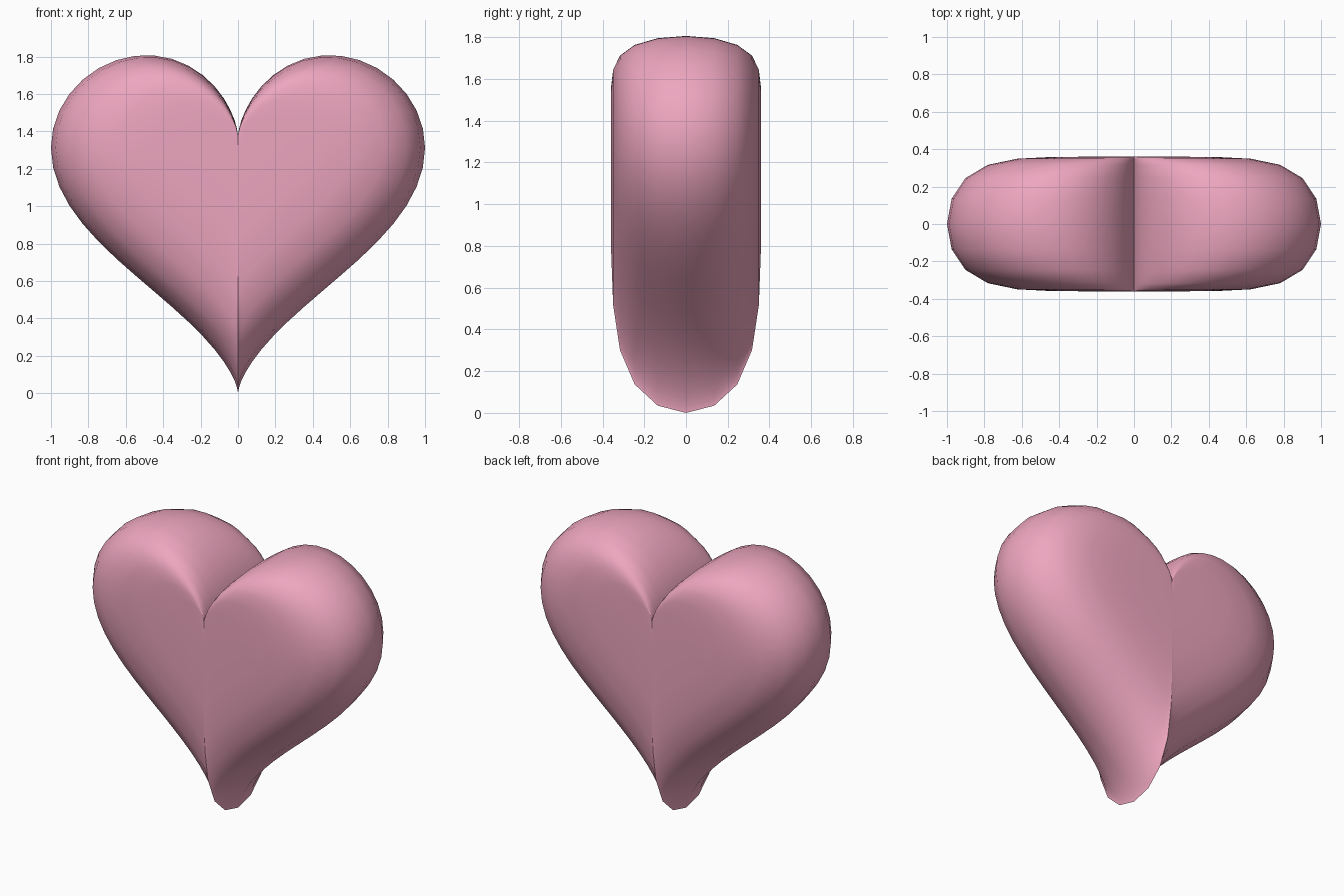
import bpy, bmesh, math

if "Cube" in bpy.data.objects:
    bpy.data.objects.remove(bpy.data.objects["Cube"])

SEGMENTS = 72      # points around the heart outline
STEPS = 7          # rings from the rim to each face
HALF_DEPTH = 0.36
NOTCH_Z = 1.375    # rings shrink towards the notch


def outline(t):
    x = math.sin(t) ** 3
    z = (13 * math.cos(t) - 5 * math.cos(2 * t) - 2 * math.cos(3 * t) - math.cos(4 * t) + 17) / 16
    return x, z


bm = bmesh.new()

# Heart rings, swelling from the back face to the rim and down to the front face
rings = []
for k in range(-STEPS + 1, STEPS):
    s = math.cos(k * math.pi / 2 / STEPS)
    y = math.copysign(HALF_DEPTH * math.sqrt(max(0, 1 - s ** 6)), k)
    ring = []
    for i in range(SEGMENTS):
        x, z = outline(2 * math.pi * i / SEGMENTS)
        ring.append(bm.verts.new((x * s, y, NOTCH_Z + (z - NOTCH_Z) * s)))
    rings.append(ring)

# Skin between the rings
for a, b in zip(rings, rings[1:]):
    for i in range(SEGMENTS):
        j = (i + 1) % SEGMENTS
        bm.faces.new((a[i], a[j], b[j], b[i]))

# Small closing faces at front and back
for ring, y in ((rings[0], -HALF_DEPTH), (rings[-1], HALF_DEPTH)):
    centre = bm.verts.new((0, y, NOTCH_Z - 0.12))
    for i in range(SEGMENTS):
        bm.faces.new((ring[i], ring[(i + 1) % SEGMENTS], centre))

bmesh.ops.recalc_face_normals(bm, faces=bm.faces)
mesh = bpy.data.meshes.new("heart")
bm.to_mesh(mesh)
bm.free()

heart = bpy.data.objects.new("heart", mesh)
bpy.context.collection.objects.link(heart)

# Pink finish
pink = bpy.data.materials.new("pink")
pink.diffuse_color = (0.85, 0.38, 0.52, 1)
pink.use_nodes = True
pink.node_tree.nodes["Principled BSDF"].inputs["Base Color"].default_value = pink.diffuse_color
mesh.materials.append(pink)

bpy.context.view_layer.objects.active = heart
heart.select_set(True)
bpy.ops.object.shade_smooth_by_angle(angle=math.radians(50))
